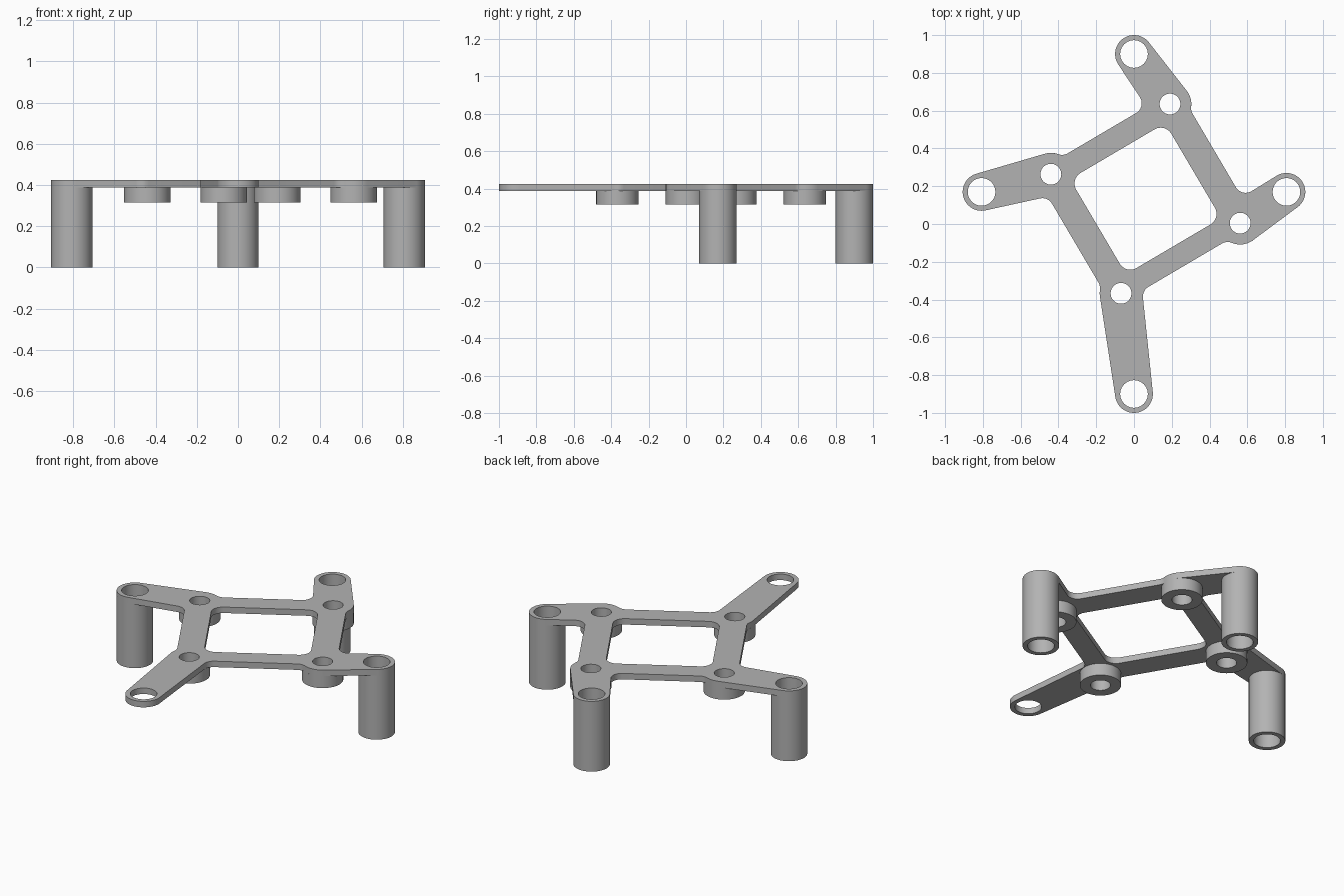
import bpy, bmesh, math
from mathutils import Vector

cube = bpy.data.objects.get("Cube")
if cube:
    bpy.data.objects.remove(cube, do_unlink=True)

grey = bpy.data.materials.new("plain grey")
grey.use_nodes = True
colour = (0.45, 0.45, 0.45, 1)
grey.diffuse_color = colour
grey.node_tree.nodes["Principled BSDF"].inputs["Base Color"].default_value = colour

TAU = 2 * math.pi
PLATE_BOTTOM, PLATE_TOP, BOSS_BOTTOM = 0.388, 0.424, 0.315
TIP_R, TIP_HOLE = 0.1, 0.073
BOSS_R, BOSS_HOLE = 0.113, 0.055
FILLET = 0.06


def polar(a, r=1.0):
    return Vector((math.cos(a), math.sin(a))) * r


def circle(c, r, n=64):
    return [c + polar(TAU * i / n, r) for i in range(n)]


def tangent_normal(c1, s1, c2, s2):
    """Right-hand normal angle of the tangent joining two signed circles."""
    d = c2 - c1
    ratio = max(-1.0, min(1.0, (s1 - s2) / d.length))
    return math.atan2(d.y, d.x) - math.acos(ratio)


def belt(circles):
    """Outline wrapped round signed circles: positive is convex, negative a fillet."""
    pts, n = [], len(circles)
    normals = [tangent_normal(*circles[i], *circles[(i + 1) % n]) for i in range(n)]
    for i, (c, s) in enumerate(circles):
        a = normals[i - 1]
        turn = (normals[i] - a) % TAU
        if s < 0:
            turn -= TAU
        steps = max(3, int(abs(turn) / 0.1))
        for k in range(steps + 1):
            p = c + polar(a + turn * k / steps, s)
            if not pts or (p - pts[-1]).length > 1e-4:
                pts.append(p)
    return pts


def prism(name, loops, z0, z1):
    """Flat outline with holes, raised from z0 to z1."""
    bm = bmesh.new()
    edges = []
    for loop in loops:
        vs = [bm.verts.new((p.x, p.y, z0)) for p in loop]
        edges += [bm.edges.new((vs[i - 1], vs[i])) for i in range(len(vs))]
    bmesh.ops.triangle_fill(bm, edges=edges, use_beauty=True, normal=(0, 0, 1))
    raised = bmesh.ops.extrude_face_region(bm, geom=bm.faces[:], use_keep_orig=True)
    for v in raised["geom"]:
        if isinstance(v, bmesh.types.BMVert):
            v.co.z = z1
    bmesh.ops.recalc_face_normals(bm, faces=bm.faces[:])
    mesh = bpy.data.meshes.new(name)
    bm.to_mesh(mesh)
    bm.free()
    obj = bpy.data.objects.new(name, mesh)
    bpy.context.collection.objects.link(obj)
    mesh.materials.append(grey)
    bpy.ops.object.select_all(action="DESELECT")
    obj.select_set(True)
    bpy.context.view_layer.objects.active = obj
    bpy.ops.object.shade_smooth_by_angle(angle=math.radians(30))
    return obj


# Turned square frame: bosses at its corners, going round from the back
u = polar(math.radians(30.5))
v = Vector((-u.y, u.x))
centre = Vector((0.061, 0.134))
half = 0.366
names = ["back", "right", "front", "left"]
bosses = [centre + half * (a * u + b * v) for a, b in ((1, 1), (-1, 1), (-1, -1), (1, -1))]
tips = [Vector(p) for p in ((0, 0.9), (-0.807, 0.17), (0, -0.9), (0.807, 0.17))]
beam_out = [v, -u, -v, u]            # outward side of the beam after each corner
beam_edge = [0.05, 0.074, 0.044, 0.077]

# Plate outline
outline = []
for i in range(4):
    boss, tip = bosses[i], tips[i]
    # notch where the incoming beam meets the boss
    out, edge = beam_out[i - 1], beam_edge[i - 1]
    back = (bosses[i - 1] - boss).normalized()
    reach = BOSS_R + FILLET
    along = math.sqrt(reach ** 2 - (edge + FILLET) ** 2)
    outline.append((boss + out * (edge + FILLET) + back * along, -FILLET))
    outline += [(boss, BOSS_R), (tip, TIP_R)]
    # fillet between the arm edge and the outgoing beam
    n1 = polar(tangent_normal(tip, TIP_R, boss, BOSS_R))
    n2 = beam_out[i]
    d1 = tip.dot(n1) + TIP_R + FILLET
    d2 = boss.dot(n2) + beam_edge[i] + FILLET
    det = n1.x * n2.y - n1.y * n2.x
    corner = Vector((d1 * n2.y - d2 * n1.y, n1.x * d2 - n2.x * d1)) / det
    outline.append((corner, -FILLET))

# Rounded square window
inset = half - 0.074 - 0.065
window = belt([(centre + inset * (a * u + b * v), 0.065)
               for a, b in ((1, 1), (-1, 1), (-1, -1), (1, -1))])

holes = [circle(p, TIP_HOLE) for p in tips] + [circle(p, BOSS_HOLE) for p in bosses]
prism("mounting_plate", [belt(outline), window] + holes, PLATE_BOTTOM, PLATE_TOP)

# Short bosses under the frame, tall hollow legs under three arms
for name, boss, tip in zip(names, bosses, tips):
    prism(name + "_boss", [circle(boss, BOSS_R), circle(boss, BOSS_HOLE)],
          BOSS_BOTTOM, PLATE_BOTTOM)
    if name != "front":
        prism(name + "_leg", [circle(tip, TIP_R), circle(tip, TIP_HOLE)], 0, PLATE_BOTTOM)
